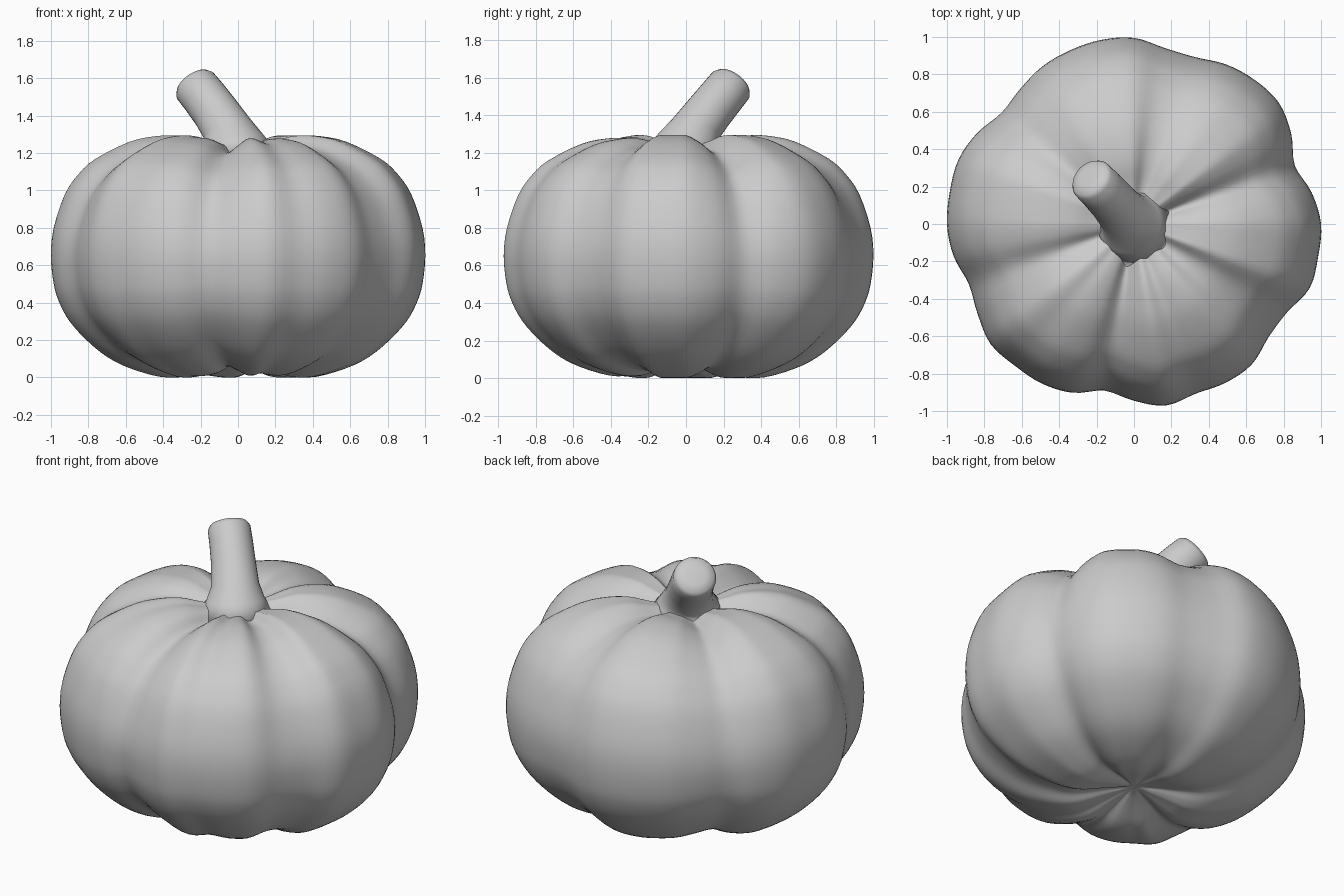
import bpy, bmesh, math
from mathutils import Vector

if "Cube" in bpy.data.objects:
    bpy.data.objects.remove(bpy.data.objects["Cube"])

grey = bpy.data.materials.new("plain grey")
grey.diffuse_color = (0.6, 0.6, 0.6, 1)
grey.use_nodes = True
grey.node_tree.nodes["Principled BSDF"].inputs["Base Color"].default_value = grey.diffuse_color

# Outline radius every 10 degrees, counter-clockwise from +x (six uneven lobes)
OUTLINE = [1.0, .965, .915, .97, 1.01, 1.005, .985, .95, .955, .995, 1.0, .99,
           .975, .945, .925, .97, 1.0, 1.0, 1.0, .98, .94, .965, 1.0, .99,
           .985, .96, .905, .945, .985, .965, .98, .98, .94, .945, 1.0, 1.0]
# Half profile (radius, height) from the bottom dimple to the top dimple
PROFILE = [(0, .05), (.15, .03), (.3, .004), (.42, .004), (.58, .05), (.7, .11),
           (.81, .2), (.9, .3), (.955, .4), (.985, .5), (1, .65), (.985, .8),
           (.925, .98), (.85, 1.09), (.76, 1.17), (.58, 1.26), (.44, 1.29),
           (.33, 1.292), (.22, 1.275), (.1, 1.26), (0, 1.26)]
MID = 0.65


def spline(p0, p1, p2, p3, t):
    return 0.5 * (2 * p1 + (p2 - p0) * t + (2 * p0 - 5 * p1 + 4 * p2 - p3) * t * t
                  + (3 * p1 - p0 - 3 * p2 + p3) * t ** 3)


def outline(angle):
    f = math.degrees(angle) / 10
    i, n = int(f), len(OUTLINE)
    return spline(*[OUTLINE[(i + k) % n] for k in (-1, 0, 1, 2)], f - i)


def smooth_points(points, steps):
    pts = [Vector(p) for p in points]
    last, out = len(pts) - 1, []
    for i in range(last):
        q = [pts[min(max(i + k, 0), last)] for k in (-1, 0, 1, 2)]
        out += [spline(*q, s / steps) for s in range(steps)]
    return out + [pts[-1]]


def loft(name, rings):
    """Skin a stack of closed rings and cap both ends."""
    bm = bmesh.new()
    vs = [[bm.verts.new(p) for p in ring] for ring in rings]
    n = len(vs[0])
    for a, b in zip(vs, vs[1:]):
        for i in range(n):
            j = (i + 1) % n
            bm.faces.new((a[i], a[j], b[j], b[i]))
    bm.faces.new(vs[0][::-1])
    bm.faces.new(vs[-1])
    bmesh.ops.recalc_face_normals(bm, faces=bm.faces)
    mesh = bpy.data.meshes.new(name)
    bm.to_mesh(mesh)
    bm.free()
    mesh.materials.append(grey)
    ob = bpy.data.objects.new(name, mesh)
    bpy.context.collection.objects.link(ob)
    mesh.shade_smooth()
    return ob


# Lobed body: the profile is scaled about its middle by the outline
SEG = 144
body = []
for r, z in smooth_points(PROFILE, 3)[1:-1]:
    ring = []
    high = max(0, (z - MID) / MID)
    for i in range(SEG):
        a = math.tau * i / SEG
        s = outline(a)
        if s < 1:
            s = 1 - (1 - s) * (1 + 0.5 * high)   # creases deepen near the top
        fade = min(1, abs(r) / 0.3)              # lobes merge at the poles
        sz = 0.95 + (min(s, 1) - 0.95) * fade
        ring.append((r * s * math.cos(a), r * s * math.sin(a),
                     max(0, MID + (z - MID) * sz)))
    body.append(ring)
loft("pumpkin_body", body)

# Leaning stem with a flared foot and a rounded end: x, y, z, radius
STEM = [(0, -.02, 1.19, .22), (-.02, .005, 1.26, .165), (-.055, .05, 1.325, .135),
        (-.12, .125, 1.42, .125), (-.18, .19, 1.5, .122), (-.225, .235, 1.555, .12),
        (-.237, .247, 1.572, .105), (-.242, .252, 1.58, .06)]
axis = Vector((-.5, .5, .7)).normalized()
rings = []
for k, (x, y, z, r) in enumerate(STEM):
    d = Vector((0, 0, 1)).lerp(axis, min(1, k / 3)).normalized()
    u = Vector((1, 1, 0)).normalized()
    v = d.cross(u).normalized()
    rings.append([Vector((x, y, z)) + r * (math.cos(t) * u + math.sin(t) * v)
                  for t in (math.tau * i / 32 for i in range(32))])
loft("stem", rings)
